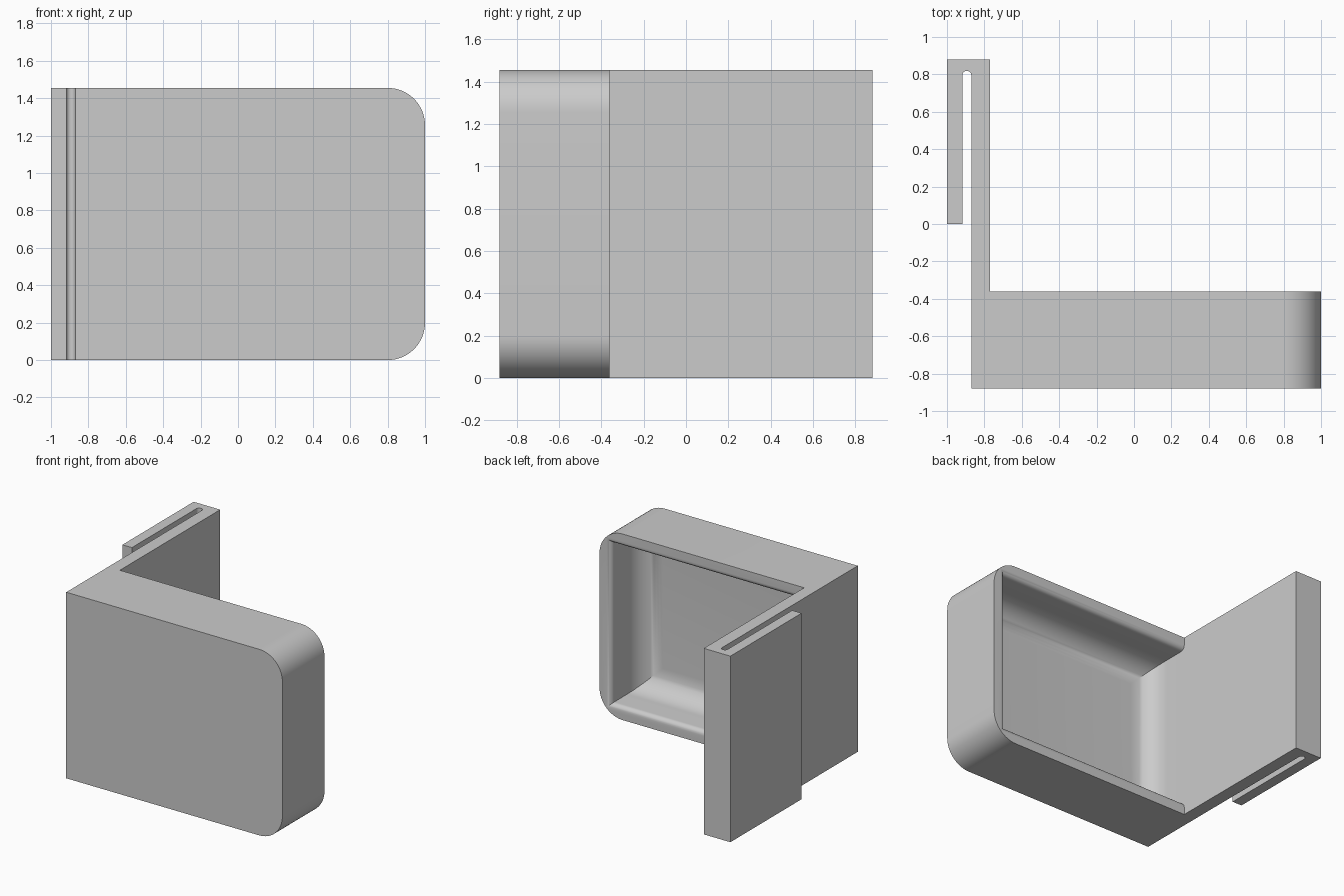
import bpy, bmesh, math

if "Cube" in bpy.data.objects:
    bpy.data.objects.remove(bpy.data.objects["Cube"])

HEIGHT = 1.455
FRONT, RIM, BACK = -0.88, -0.36, 0.88        # y of box front, box rim, hook end
ARM_OUT, ARM_IN, SIDE = -0.87, -0.77, 1.0    # x of arm faces and rounded side
WALL, CORNER = 0.10, 0.20
DEPTH, FILLET, LIP = 0.38, 0.18, 0.04        # pocket depth and roundings

grey = bpy.data.materials.new("plain grey")
grey.use_nodes = True
colour = (0.6, 0.6, 0.6, 1)
grey.diffuse_color = colour
grey.node_tree.nodes["Principled BSDF"].inputs["Base Color"].default_value = colour


def arc(cx, cy, r, start, end, steps):
    angles = [math.radians(start + (end - start) * i / steps) for i in range(steps + 1)]
    return [(cx + r * math.cos(a), cy + r * math.sin(a)) for a in angles]


def loft(name, rings):
    """Skin a stack of equal closed rings and cap both ends."""
    bm = bmesh.new()
    loops = [[bm.verts.new(p) for p in ring] for ring in rings]
    for low, high in zip(loops, loops[1:]):
        for i in range(len(low)):
            j = (i + 1) % len(low)
            bm.faces.new((low[i], low[j], high[j], high[i]))
    bm.faces.new(loops[0][::-1])
    bm.faces.new(loops[-1])
    bmesh.ops.recalc_face_normals(bm, faces=bm.faces)
    mesh = bpy.data.meshes.new(name)
    bm.to_mesh(mesh)
    bm.free()
    mesh.materials.append(grey)
    obj = bpy.data.objects.new(name, mesh)
    bpy.context.collection.objects.link(obj)
    return obj


def combine(target, other, operation):
    bpy.context.view_layer.objects.active = target
    mod = target.modifiers.new(operation.lower(), "BOOLEAN")
    mod.object, mod.operation, mod.solver = other, operation, "EXACT"
    bpy.ops.object.modifier_apply(modifier=mod.name)
    bpy.data.objects.remove(other)


# Box with two rounded corners on its free side
outline = [(ARM_OUT, HEIGHT), (ARM_OUT, 0)]
outline += arc(SIDE - CORNER, CORNER, CORNER, -90, 0, 16)
outline += arc(SIDE - CORNER, HEIGHT - CORNER, CORNER, 0, 90, 16)
body = loft("hooked_box", [[(x, y, z) for x, z in outline] for y in (FRONT, RIM)])

# Pocket: (inset, y) section with a filleted floor and a rounded lip
floor = RIM - DEPTH
section = arc(FILLET, floor + FILLET, FILLET, 270, 180, 12)
section += arc(-LIP, RIM - LIP, LIP, 0, 90, 8)
section.append((-LIP, RIM + 0.05))


def pocket_ring(inset, y):
    left = ARM_IN + max(inset, 0)            # the lip does not run along the arm
    right = SIDE - WALL - inset
    low, high = WALL + inset, HEIGHT - WALL - inset
    return [(left, y, low), (right, y, low), (right, y, high), (left, y, high)]


pocket = loft("pocket_cutter", [pocket_ring(i, y) for i, y in section])
pocket.hide_render = True
combine(body, pocket, "DIFFERENCE")

# Arm folded back into a narrow-slotted hook
hook = [(ARM_OUT, RIM), (ARM_IN, RIM), (ARM_IN, BACK), (-1, BACK), (-1, 0), (-0.918, 0)]
hook += arc(-0.894, 0.795, 0.024, 180, 0, 12)
arm = loft("arm", [[(x, y, z) for x, y in hook] for z in (0, HEIGHT)])
arm.data.transform(arm.matrix_world)
combine(body, arm, "UNION")

bpy.ops.object.select_all(action="DESELECT")
body.select_set(True)
bpy.context.view_layer.objects.active = body
bpy.ops.object.shade_smooth_by_angle(angle=math.radians(30))
